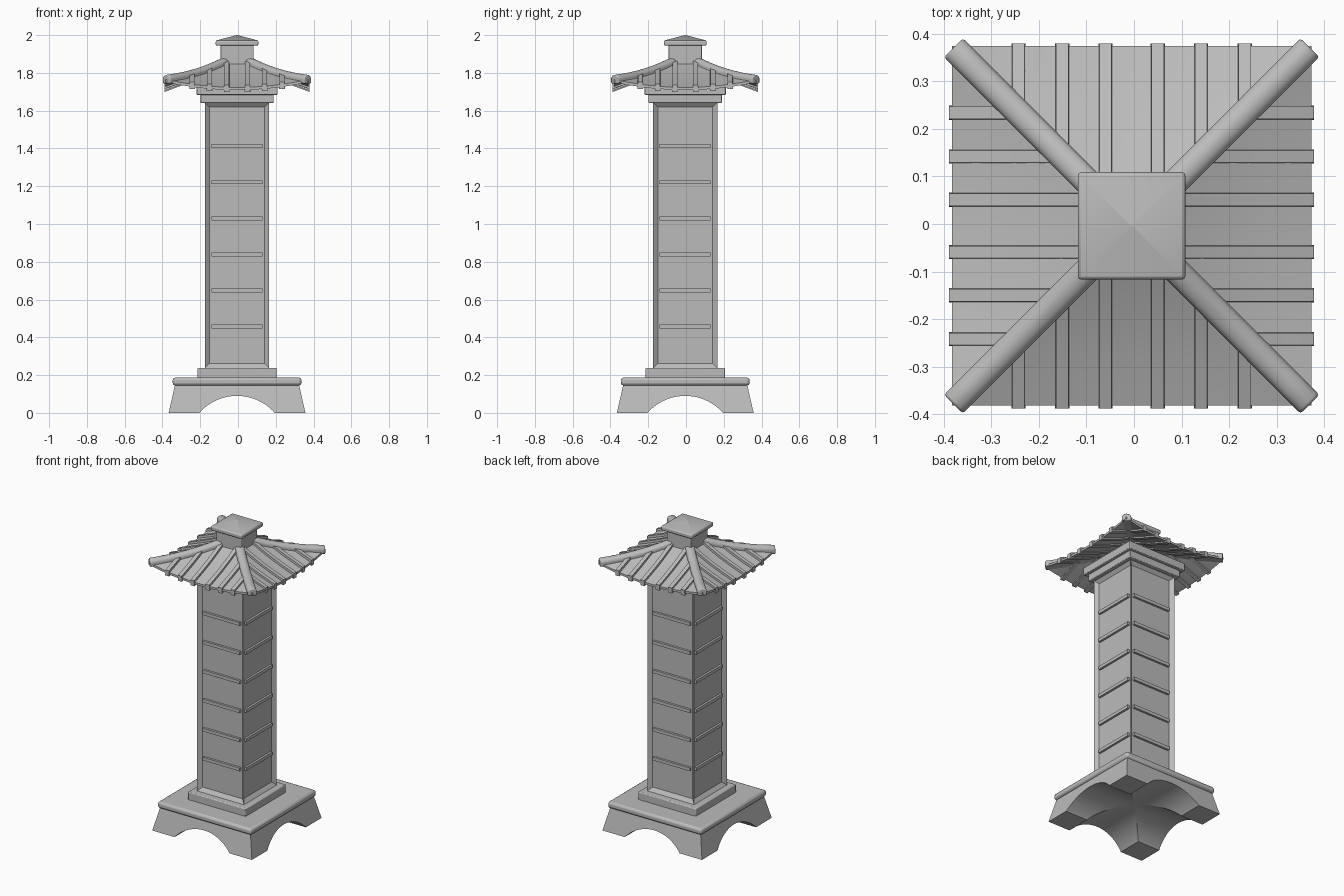
import bpy, bmesh, math
from mathutils import Matrix, Vector

cube = bpy.data.objects.get("Cube")
if cube:
    bpy.data.objects.remove(cube, do_unlink=True)

stone = bpy.data.materials.new("grey_stone")
stone.use_nodes = True
GREY = (0.5, 0.5, 0.5, 1)
stone.diffuse_color = GREY
stone.node_tree.nodes["Principled BSDF"].inputs["Base Color"].default_value = GREY

CENTRE = Vector((-0.005, -0.004, 0))
QUARTERS = [Matrix.Rotation(math.pi / 2 * k, 4, "Z") for k in range(4)]


def finish(name, bm, bevel=0, segments=2, smooth=True):
    bmesh.ops.recalc_face_normals(bm, faces=bm.faces)
    mesh = bpy.data.meshes.new(name)
    bm.to_mesh(mesh)
    bm.free()
    mesh.materials.append(stone)
    ob = bpy.data.objects.new(name, mesh)
    ob.location = CENTRE
    bpy.context.collection.objects.link(ob)
    if bevel:
        mod = ob.modifiers.new("Bevel", "BEVEL")
        mod.width, mod.segments, mod.limit_method = bevel, segments, "ANGLE"
    if smooth:
        bpy.ops.object.select_all(action="DESELECT")
        ob.select_set(True)
        bpy.context.view_layer.objects.active = ob
        bpy.ops.object.shade_smooth_by_angle(angle=math.radians(35))
    return ob


def loft(bm, rings):
    """Skin a list of equal-length closed rings and cap both ends."""
    rows = [[bm.verts.new(p) for p in ring] for ring in rings]
    n = len(rows[0])
    for a, b in zip(rows, rows[1:]):
        for i in range(n):
            bm.faces.new((a[i], a[(i + 1) % n], b[(i + 1) % n], b[i]))
    bm.faces.new(rows[0][::-1])
    bm.faces.new(rows[-1])


def square(h, z):
    return [(-h, -h, z), (h, -h, z), (h, h, z), (-h, h, z)]


def tier(name, levels, bevel=0):
    """Stack of square sections given as (half width, height)."""
    bm = bmesh.new()
    loft(bm, [square(h, z) for h, z in levels])
    return finish(name, bm, bevel)


def box(bm, size, centre, turn):
    bmesh.ops.create_cube(bm, size=1, matrix=turn @ Matrix.Translation(centre)
                          @ Matrix.Diagonal((*size, 1)))


# Footed base with crossing arches
base = tier("footed_base", [(0.362, 0), (0.328, 0.15)])
for turn in QUARTERS[:2]:
    bm = bmesh.new()
    bmesh.ops.create_cone(bm, cap_ends=True, segments=96, radius1=0.267, radius2=0.267, depth=2,
                          matrix=turn @ Matrix.Translation((0, 0, -0.177))
                          @ Matrix.Rotation(math.pi / 2, 4, "X"))
    cutter = finish("arch_cutter", bm, smooth=False)
    cutter.hide_render = True
    cutter.hide_set(True)
    cut = base.modifiers.new("Arch", "BOOLEAN")
    cut.object, cut.operation, cut.solver = cutter, "DIFFERENCE", "EXACT"
    bpy.context.view_layer.objects.active = base
    base.modifiers.move(len(base.modifiers) - 1, 0)

# Plinth slabs and collars
tier("base_slab", [(0.341, 0.145), (0.341, 0.187)], 0.014)
tier("plinth_step", [(0.21, 0.18), (0.21, 0.238)], 0.006)
tier("lower_collar", [(0.194, 1.64), (0.194, 1.69)], 0.004)
tier("upper_collar", [(0.215, 1.684), (0.215, 1.735)], 0.004)

# Shaft with a recessed panel on each side
bm = bmesh.new()
loft(bm, [square(0.17, 0.238), square(0.17, 1.643)])
bmesh.ops.recalc_face_normals(bm, faces=bm.faces)
sides = [f for f in bm.faces if abs(f.normal.z) < 0.5]
bmesh.ops.inset_individual(bm, faces=sides, thickness=0.035)
for f in sides:
    bmesh.ops.translate(bm, verts=f.verts, vec=f.normal * -0.02)
finish("shaft", bm, smooth=False)

# Horizontal slats across the panels
bm = bmesh.new()
for turn in QUARTERS:
    for k in range(6):
        box(bm, (0.27, 0.02, 0.021), (0, -0.154, 0.457 + 0.191 * k), turn)
finish("panel_slats", bm, smooth=False)

# Roof surface: r is the distance out, t the distance along the eave
EAVE = 0.378


def roof_z(r, t):
    s = r / EAVE
    sag = 0.012 * math.sin(math.pi * min(s, 1))
    return 1.895 - 0.172 * s - sag + 0.042 * (t / EAVE) ** 2


STEPS = 10
bm = bmesh.new()
for turn in QUARTERS:
    rings = []
    for i in range(STEPS + 1):
        r = 0.05 + (EAVE - 0.05) * i / STEPS
        ts = [r * (2 * j / STEPS - 1) for j in range(STEPS + 1)]
        top = [turn @ Vector((t, -r, roof_z(r, t))) for t in ts]
        under = [turn @ Vector((t, -r, roof_z(r, t) - 0.014)) for t in reversed(ts)]
        rings.append(top + under)
    loft(bm, rings)
finish("roof_shell", bm)

# Ribs running down each slope
bm = bmesh.new()
for turn in QUARTERS:
    for t in (-0.238, -0.146, -0.055, 0.055, 0.146, 0.238):
        start = max(abs(t), 0.07)
        rings = []
        for i in range(7):
            r = start + (0.384 - start) * i / 6
            z = roof_z(r, t)
            rings.append([turn @ Vector((t + dx, -r, z + dz)) for dx, dz in
                          ((-0.015, -0.022), (0.015, -0.022), (0.013, 0.014), (-0.013, 0.014))])
        loft(bm, rings)
finish("roof_ribs", bm)

# Rounded hip ridges
bm = bmesh.new()
diagonal, across = Vector((1, -1, 0)), Vector((1, 1, 0)).normalized()
profile = [(-0.028, -0.022), (0.028, -0.022), (0.028, 0.008),
           (0.018, 0.02), (0, 0.025), (-0.018, 0.02), (-0.028, 0.008)]
for turn in QUARTERS:
    rings = []
    for i in range(9):
        r = 0.05 + 0.325 * i / 8
        z = roof_z(r, r)
        rings.append([turn @ (diagonal * r + across * w + Vector((0, 0, z + h)))
                      for w, h in profile])
    loft(bm, rings)
finish("hip_ridges", bm, 0.006)

# Neck and pyramid cap
tier("cap_neck", [(0.088, 1.83), (0.088, 1.95)], 0.004)
tier("roof_cap", [(0.113, 1.944), (0.113, 1.971), (0.002, 2.0)], 0.007)
